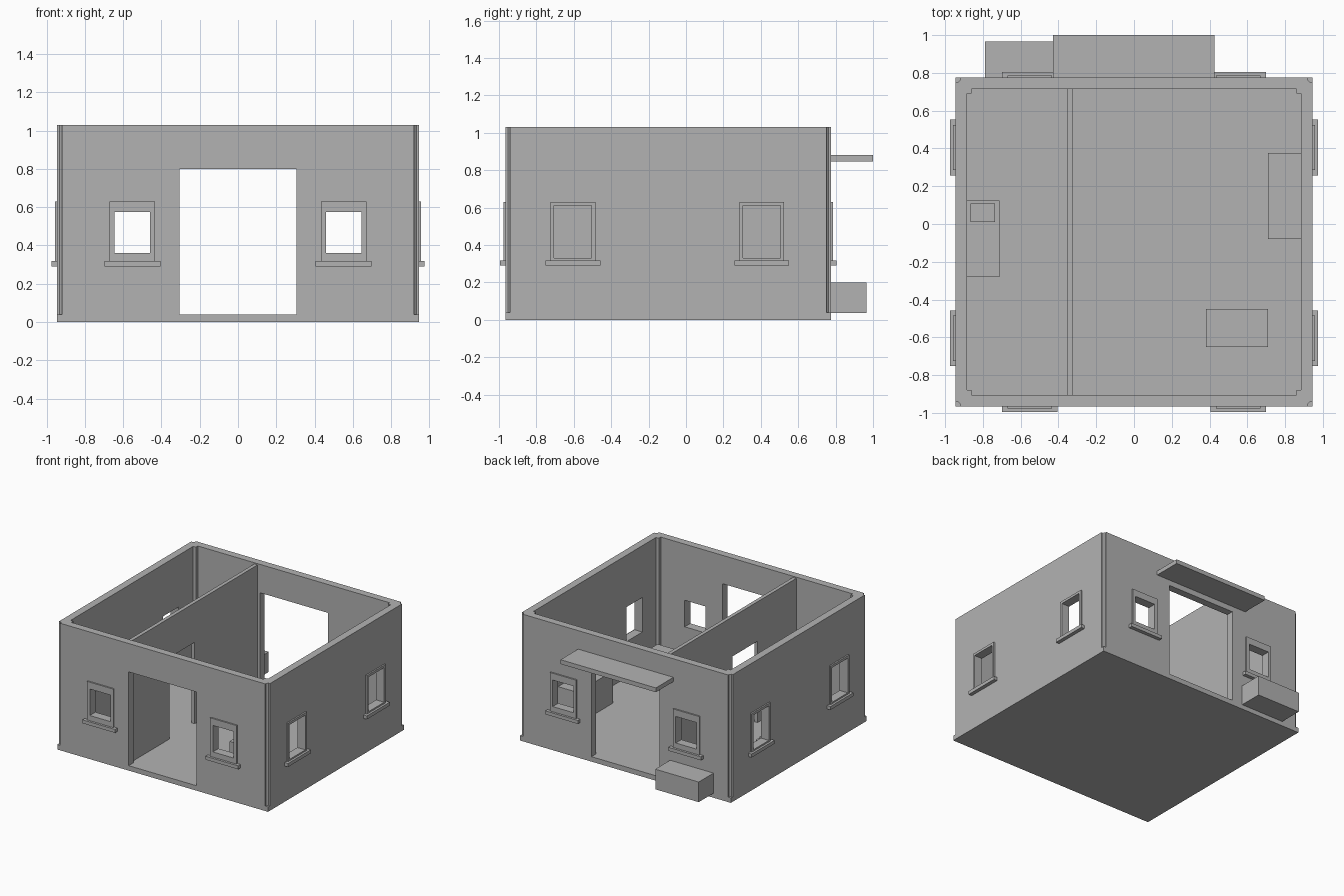
import bpy
import bmesh
from mathutils import Vector

cube = bpy.data.objects.get("Cube")
if cube:
    bpy.data.objects.remove(cube, do_unlink=True)

GREY = 0.448
plaster = bpy.data.materials.new("plain_grey")
plaster.use_nodes = True
plaster.diffuse_color = (GREY, GREY, GREY, 1)
plaster.node_tree.nodes["Principled BSDF"].inputs["Base Color"].default_value = (GREY, GREY, GREY, 1)

# Main dimensions
W, FRONT, BACK = 0.945, -0.965, 0.775
FLOOR, TOP, THICK = 0.04, 1.03, 0.06
MID = (FRONT + BACK) / 2
DEPTH = (BACK - FRONT) / 2


def finish(name, bm):
    bmesh.ops.recalc_face_normals(bm, faces=bm.faces)
    mesh = bpy.data.meshes.new(name)
    bm.to_mesh(mesh)
    bm.free()
    mesh.materials.append(plaster)
    obj = bpy.data.objects.new(name, mesh)
    bpy.context.scene.collection.objects.link(obj)
    return obj


def add_box(bm, x, y, z):
    """Add a box from three (low, high) ranges."""
    verts = bmesh.ops.create_cube(bm, size=1)["verts"]
    for v in verts:
        v.co = Vector([(r[0] + r[1]) / 2 + c * (r[1] - r[0]) for c, r in zip(v.co, (x, y, z))])


def boxes(name, *ranges):
    bm = bmesh.new()
    for r in ranges:
        add_box(bm, *r)
    return finish(name, bm)


def prism(name, points, offset):
    """Extrude a flat outline along an offset."""
    bm = bmesh.new()
    face = bm.faces.new([bm.verts.new(p) for p in points])
    out = bmesh.ops.extrude_face_region(bm, geom=[face])["geom"]
    bmesh.ops.translate(bm, vec=offset, verts=[g for g in out if isinstance(g, bmesh.types.BMVert)])
    return finish(name, bm)


def outline(half_x, half_y, corner, z):
    """Rectangle outline whose four corners follow a small inset pattern."""
    pts = []
    for sx, sy in ((1, 1), (-1, 1), (-1, -1), (1, -1)):
        c = corner if sx * sy > 0 else corner[::-1]
        pts += [(sx * (half_x - dx), MID + sy * (half_y - dy), z) for dx, dy in c]
    return pts


def cut(obj, cutters):
    for c in cutters:
        mod = obj.modifiers.new("opening", 'BOOLEAN')
        mod.object, mod.operation, mod.solver = c, 'DIFFERENCE', 'EXACT'
    graph = bpy.context.evaluated_depsgraph_get()
    mesh = bpy.data.meshes.new_from_object(obj.evaluated_get(graph))
    obj.modifiers.clear()
    obj.data = mesh


# Floor slab
boxes("floor_slab", ((-W, W), (FRONT, BACK), (0, FLOOR)))

# Wall shell with notched outer corners and small inner corner posts
N = 0.025
notch = [(0, N), (N / 2, N), (N, N / 2), (N, 0)]
post = [(0, N), (N, N), (N, 0)]
walls = prism("walls", outline(W, DEPTH, notch, FLOOR), (0, 0, TOP - FLOOR))
room = prism("room_cutter", outline(W - THICK, DEPTH - THICK, post, -0.2), (0, 0, 2))

# Openings: doors and windows run straight through opposite walls
FRONT_X = (-0.552, 0.552)
SIDE_Y = (-0.605, 0.405)
door = ((-0.305, 0.305), (-1.5, 1.5), (-0.1, 0.8))
long_cut = boxes("front_back_cutter", door,
                 *[((x - 0.093, x + 0.093), (-1.5, 1.5), (0.36, 0.575)) for x in FRONT_X])
cross_cut = boxes("side_cutter",
                  *[((-1.5, 1.5), (y - 0.1, y + 0.1), (0.33, 0.61)) for y in SIDE_Y])
cut(walls, [room, long_cut, cross_cut])


def span(surface, sign, depth):
    return tuple(sorted((surface, surface + sign * depth)))


# Window frames and sills
FRAME_Z, SILL_Z = (0.315, 0.63), (0.29, 0.318)
FRAME_OUT, SILL_OUT = 0.012, 0.03
for side, surface, sign in (("front", FRONT, -1), ("back", BACK, 1)):
    frames = boxes(side + "_window_frames",
                   *[((x - 0.118, x + 0.118), span(surface, sign, FRAME_OUT), FRAME_Z) for x in FRONT_X])
    cut(frames, [long_cut])
    boxes(side + "_window_sills",
          *[((x - 0.146, x + 0.146), span(surface, sign, SILL_OUT), SILL_Z) for x in FRONT_X])
for side, sign in (("left", 1), ("right", -1)):
    frames = boxes(side + "_window_frames",
                   *[(span(sign * W, sign, FRAME_OUT), (y - 0.12, y + 0.12), FRAME_Z) for y in SIDE_Y])
    cut(frames, [cross_cut])
    boxes(side + "_window_sills",
          *[(span(sign * W, sign, SILL_OUT), (y - 0.147, y + 0.147), SILL_Z) for y in SIDE_Y])

for helper in (room, long_cut, cross_cut):
    bpy.data.objects.remove(helper, do_unlink=True)

# Partition wall with a doorway
y0, y1 = FRONT + THICK, BACK - THICK
d0, d1, head = -0.41, -0.09, 0.7
profile = [(y0, FLOOR), (d0, FLOOR), (d0, head), (d1, head),
           (d1, FLOOR), (y1, FLOOR), (y1, TOP - 0.01), (y0, TOP - 0.01)]
prism("partition_wall", [(-0.355, y, z) for y, z in profile], (0.03, 0, 0))

# Rear canopy and outdoor box
boxes("rear_canopy", ((-0.43, 0.425), (BACK, 1.0), (0.845, 0.88)))
boxes("outdoor_box", ((-0.79, -0.4), (BACK, 0.965), (0.037, 0.2)))

# Interior furniture
boxes("side_counter", ((0.71, 0.885), (-0.08, 0.375), (FLOOR, 0.3)))
boxes("front_table", ((0.38, 0.71), (-0.65, -0.45), (FLOOR, 0.3)))
boxes("low_bed", ((-0.885, -0.713), (-0.28, 0.125), (FLOOR, 0.2)))
boxes("bed_pillow", ((-0.865, -0.735), (0.01, 0.108), (0.2, 0.225)))
